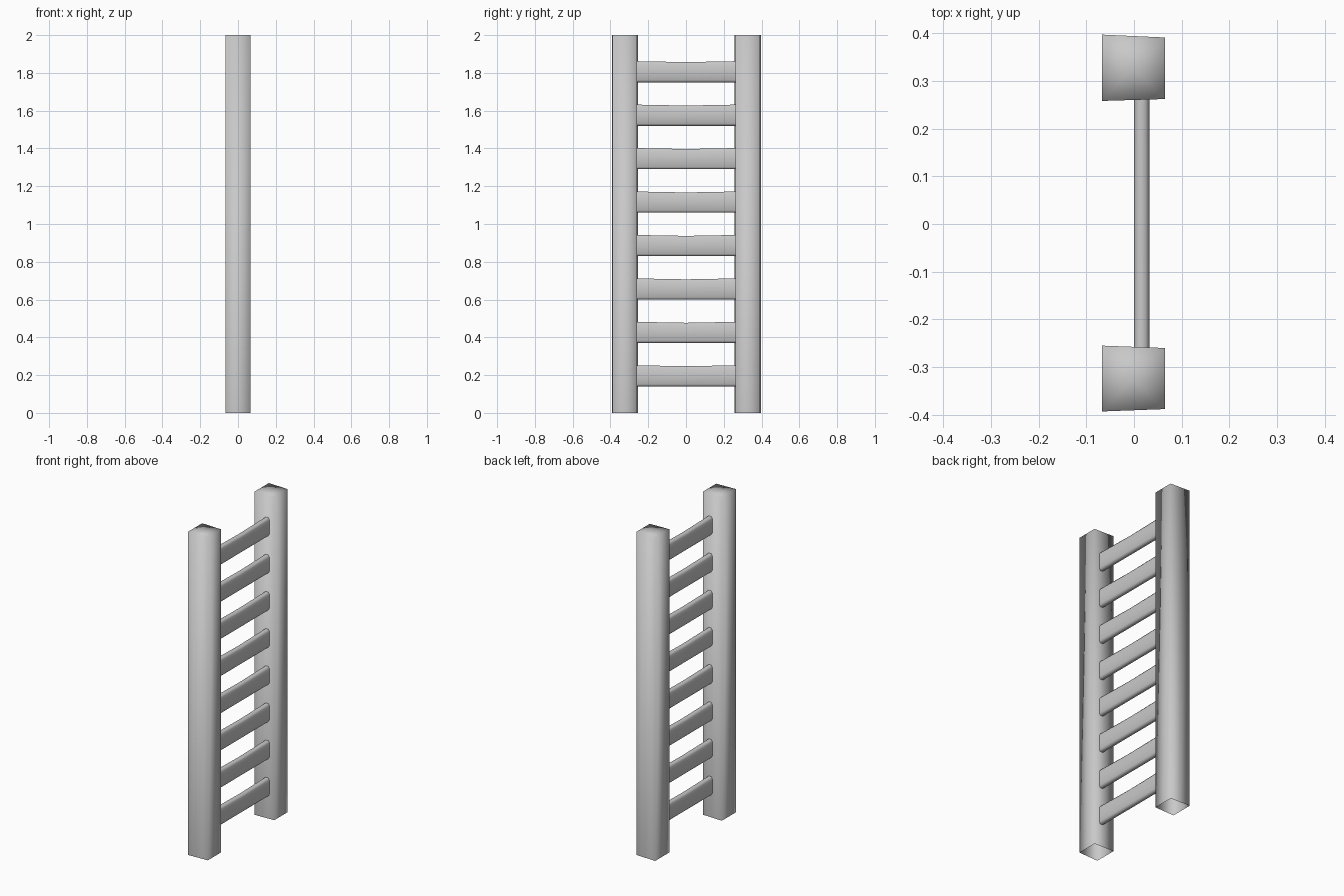
import bpy
import bmesh

cube = bpy.data.objects.get("Cube")
if cube:
    bpy.data.objects.remove(cube, do_unlink=True)

grey = bpy.data.materials.new("plain_grey")
grey.use_nodes = True
COLOUR = (0.58, 0.58, 0.58, 1.0)
grey.diffuse_color = COLOUR
grey.node_tree.nodes["Principled BSDF"].inputs["Base Color"].default_value = COLOUR


def loft(name, sections, cap_end=False):
    """Skin a list of closed sections with smooth quads; optionally cap the last."""
    bm = bmesh.new()
    rings = [[bm.verts.new(p) for p in section] for section in sections]
    for a, b in zip(rings, rings[1:]):
        for i in range(len(a)):
            j = (i + 1) % len(a)
            bm.faces.new((a[i], a[j], b[j], b[i]))
    if cap_end:
        cap = bm.faces.new(rings[-1])
        bmesh.ops.poke(bm, faces=[cap])
    bmesh.ops.recalc_face_normals(bm, faces=bm.faces)
    for face in bm.faces:
        face.smooth = True
    mesh = bpy.data.meshes.new(name)
    bm.to_mesh(mesh)
    bm.free()
    mesh.materials.append(grey)
    obj = bpy.data.objects.new(name, mesh)
    bpy.context.collection.objects.link(obj)
    return obj


def with_midpoints(corners):
    """Add a vertex halfway along every side."""
    result = []
    for (ax, ay), (bx, by) in zip(corners, corners[1:] + corners[:1]):
        result += [(ax, ay), ((ax + bx) / 2, (ay + by) / 2)]
    return result


# Upright rails: slightly uneven square posts, open underneath
rails = {
    "back_rail": [(-0.067, 0.258), (0.065, 0.262), (0.065, 0.391), (-0.067, 0.397)],
    "front_rail": [(-0.067, -0.393), (0.065, -0.388), (0.065, -0.26), (-0.067, -0.255)],
}
for name, corners in rails.items():
    outline = with_midpoints(corners)
    loft(name, [[(x, y, z) for x, y in outline] for z in (0, 2)], cap_end=True)

# Rungs: thin upright slats with softened edges and a slight sag in the top
WIDTH, HEIGHT, CX, CZ = 0.032, 0.112, 0.007, 0.012


def rung_section(y, base, sag):
    top = base + HEIGHT - sag
    return [(x, y, z) for x, z in (
        (CX, base), (WIDTH - CX, base), (WIDTH, base + CZ), (WIDTH, top - CZ),
        (WIDTH - CX, top), (CX, top), (0, top - CZ), (0, base + CZ))]


for n in range(8):
    base = 0.14 + 0.23 * n
    loft(f"rung_{n + 1}", [rung_section(y, base, sag)
                           for y, sag in ((-0.27, 0), (0, 0.005), (0.27, 0))])
